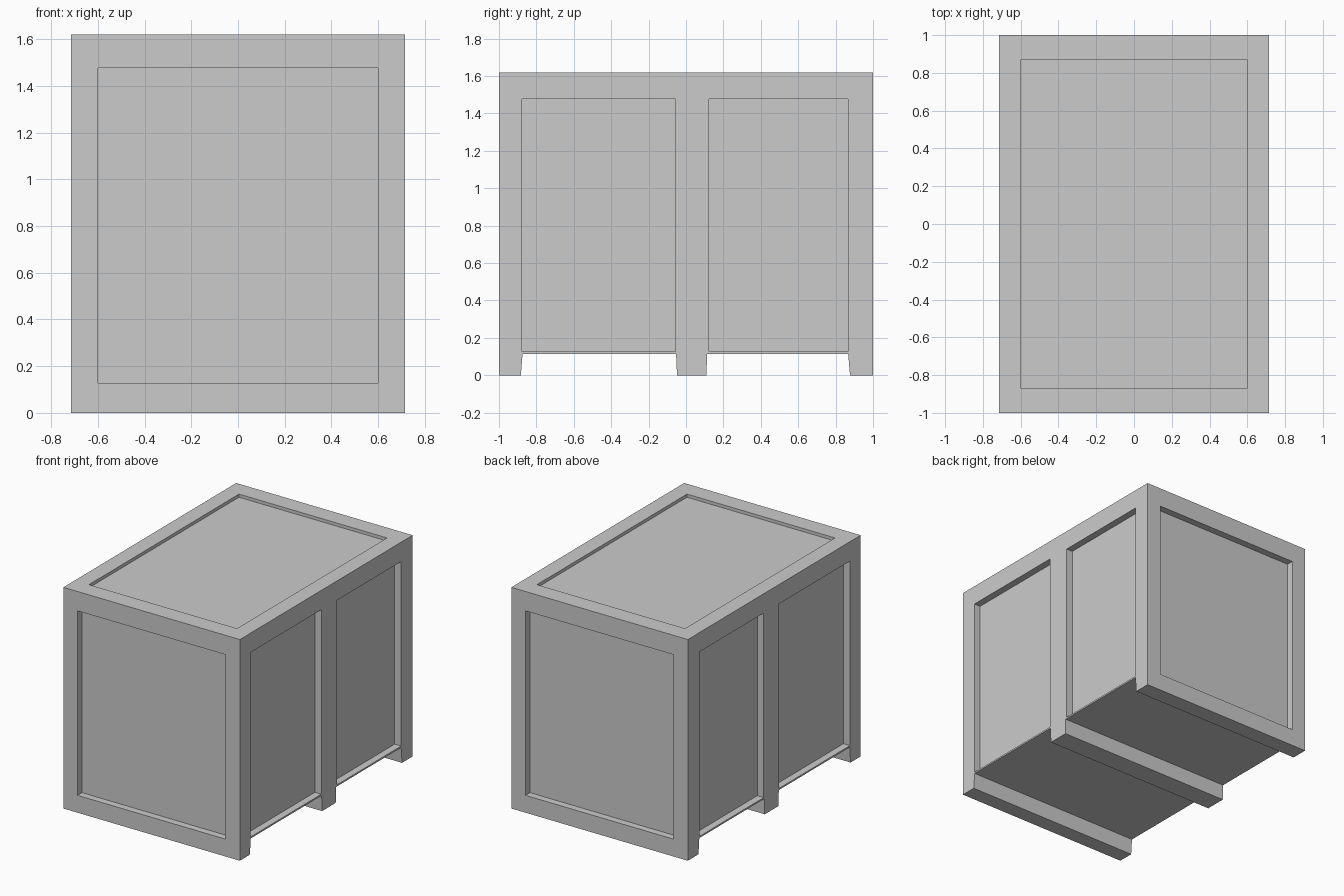
import bpy, bmesh

if "Cube" in bpy.data.objects:
    bpy.data.objects.remove(bpy.data.objects["Cube"])

W, L, H = 0.715, 1.0, 1.62   # half width, half length, height

# Crate body: side profile (y, z) with three skid feet, extruded across x
profile = [(-L, 0), (-0.883, 0), (-0.874, 0.115), (-0.053, 0.115), (-0.048, 0),
           (0.11, 0), (0.112, 0.115), (0.867, 0.115), (0.877, 0), (L, 0), (L, H), (-L, H)]
bm = bmesh.new()
face = bm.faces.new([bm.verts.new((-W, y, z)) for y, z in profile])
ext = bmesh.ops.extrude_face_region(bm, geom=[face])
bmesh.ops.translate(bm, vec=(2 * W, 0, 0),
                    verts=[v for v in ext["geom"] if isinstance(v, bmesh.types.BMVert)])
bmesh.ops.recalc_face_normals(bm, faces=bm.faces)
mesh = bpy.data.meshes.new("crate_body")
bm.to_mesh(mesh)
bm.free()
crate = bpy.data.objects.new("crate_body", mesh)
bpy.context.collection.objects.link(crate)


def recess(lo, hi):
    """Cut a box-shaped panel recess into the crate."""
    centre = [(a + b) / 2 for a, b in zip(lo, hi)]
    bpy.ops.mesh.primitive_cube_add(size=1, location=centre)
    cutter = bpy.context.object
    cutter.name = "recess_cutter"
    cutter.scale = [b - a for a, b in zip(lo, hi)]
    cutter.hide_render = True
    mod = crate.modifiers.new("recess", 'BOOLEAN')
    mod.operation, mod.solver, mod.object = 'DIFFERENCE', 'EXACT', cutter
    bpy.context.view_layer.objects.active = crate
    bpy.ops.object.modifier_apply(modifier=mod.name)
    bpy.data.objects.remove(cutter)


D, Z0, Z1 = 0.052, 0.127, 1.478   # recess depth, bottom and top

# End panels
recess((-0.6, -L - 0.1, Z0), (0.6, -L + D, Z1))
recess((-0.6, L - D, Z0), (0.6, L + 0.1, Z1))

# Side panels, two on each side
for y0, y1 in ((-0.876, -0.057), (0.122, 0.867)):
    recess((W - D, y0, Z0), (W + 0.1, y1, Z1))
    recess((-W - 0.1, y0, Z0), (-W + D, y1, Z1))

# Lid panel
recess((-0.6, -0.868, H - 0.023), (0.6, 0.868, H + 0.1))
